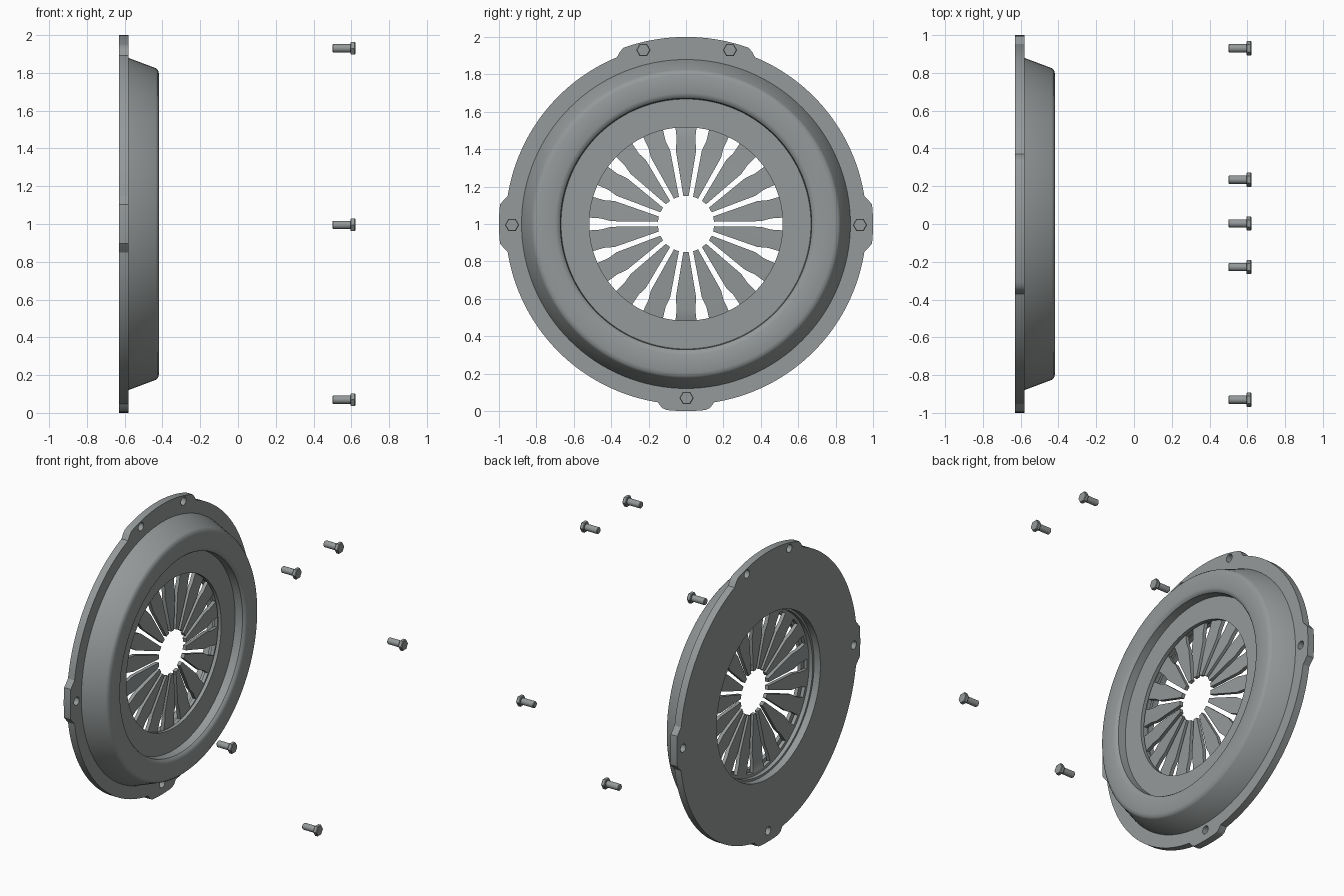
import bpy, bmesh, math
from mathutils import Matrix, Vector

if "Cube" in bpy.data.objects:
    bpy.data.objects.remove(bpy.data.objects["Cube"])

# Disc plane: local x -> world y, local y -> world z, local z -> world x
CENTER = Vector((0, 0, 1.0))
AXIS = Matrix(((0, 0, 1), (1, 0, 0), (0, 1, 0)))

steel = bpy.data.materials.new("grey_steel")
steel.diffuse_color = (0.30, 0.32, 0.32, 1)
steel.use_nodes = True
steel.node_tree.nodes["Principled BSDF"].inputs["Base Color"].default_value = steel.diffuse_color


def finish(name, bm, offset=CENTER, angle=32):
    """Turn a bmesh in disc coordinates into a shaded object."""
    bmesh.ops.remove_doubles(bm, verts=bm.verts, dist=1e-5)
    for v in bm.verts:
        v.co = AXIS @ v.co + offset
    bmesh.ops.recalc_face_normals(bm, faces=bm.faces)
    me = bpy.data.meshes.new(name)
    bm.to_mesh(me)
    bm.free()
    me.materials.append(steel)
    me.shade_smooth()
    me.set_sharp_from_angle(angle=math.radians(angle))
    ob = bpy.data.objects.new(name, me)
    bpy.context.collection.objects.link(ob)
    return ob


def polar(r, a):
    return (r * math.cos(a), r * math.sin(a))


def circle(r, n, c=(0, 0)):
    return [(c[0] + r * math.cos(2 * math.pi * i / n),
             c[1] + r * math.sin(2 * math.pi * i / n)) for i in range(n)]


def plate(loops, x0, x1):
    """Flat plate from nested outlines (inner ones become holes)."""
    cu = bpy.data.curves.new("outline", 'CURVE')
    cu.dimensions = '2D'
    cu.fill_mode = 'BOTH'
    cu.extrude = (x1 - x0) / 2
    for pts in loops:
        sp = cu.splines.new('POLY')
        sp.points.add(len(pts) - 1)
        for p, (u, v) in zip(sp.points, pts):
            p.co = (u, v, 0, 1)
        sp.use_cyclic_u = True
    ob = bpy.data.objects.new("outline", cu)
    bpy.context.collection.objects.link(ob)
    dg = bpy.context.evaluated_depsgraph_get()
    me = bpy.data.meshes.new_from_object(ob.evaluated_get(dg))
    bm = bmesh.new()
    bm.from_mesh(me)
    bpy.data.objects.remove(ob)
    bpy.data.curves.remove(cu)
    bpy.data.meshes.remove(me)
    for v in bm.verts:
        v.co.z += (x0 + x1) / 2
    return bm


def lathe(profile, n=128):
    """Revolve a closed (x, radius) profile around the disc axis."""
    bm = bmesh.new()
    rings = [[bm.verts.new((*polar(r, 2 * math.pi * i / n), x)) for i in range(n)]
             for x, r in profile]
    for a, b in zip(rings, rings[1:] + rings[:1]):
        for i in range(n):
            j = (i + 1) % n
            bm.faces.new((a[i], a[j], b[j], b[i]))
    return bm


# Bolt positions in the disc plane
bolts = [(-0.93, -0.005), (0.93, -0.005), (-0.228, 0.93), (0.235, 0.93), (0.003, -0.93)]

# Flange: ring with raised lugs around the bolt holes
lugs = [(0, 6, 9), (90, 20, 22.5), (180, 6, 9), (270, 7, 9)]


def flange_radius(deg):
    r = 0.965
    for mid, flat, end in lugs:
        d = abs((deg - mid + 180) % 360 - 180)
        r = max(r, 0.965 + 0.035 * min(1, max(0, (end - d) / (end - flat))))
    return r


outer = [polar(flange_radius(d / 2), math.radians(d / 2)) for d in range(0, 720, 3)]
holes = [circle(0.028, 20, (u, v + 0.004)) for u, v in bolts]
finish("flange", plate([outer, circle(0.565, 128)] + holes, -0.63, -0.58))

# Domed cover with a recessed front lip and stepped rear opening
finish("cover", lathe([
    (-0.582, 0.88), (-0.435, 0.825), (-0.424, 0.815), (-0.418, 0.795),
    (-0.418, 0.70), (-0.424, 0.682), (-0.436, 0.672), (-0.49, 0.668),
    (-0.49, 0.517), (-0.515, 0.517), (-0.515, 0.55), (-0.582, 0.55)]))

# Diaphragm spring: 18 fingers separated by keyhole slots, slightly coned
N = 18
pts = []
for k in range(N):
    a = 2 * math.pi * k / N
    # One slot around angle a, then the finger tip up to the next slot
    for r, w in [(0.15, -0.012), (0.40, -0.015), (0.455, -0.030), (0.53, -0.035),
                 (0.53, 0.035), (0.455, 0.030), (0.40, 0.015), (0.15, 0.012)]:
        pts.append(polar(math.hypot(r, w), a + math.atan2(w, r)))
    pts.append(polar(0.15, a + math.pi / N))
spring = plate([circle(0.555, 108), pts], -0.555, -0.53)
for v in spring.verts:
    v.co.z += 0.03 * (0.555 - math.hypot(v.co.x, v.co.y)) / 0.4
finish("diaphragm_spring", spring)

# Hex bolts floating in front of the flange holes
for i, (u, v) in enumerate(bolts):
    bm = bmesh.new()
    for r, n, x0, x1 in [(0.022, 24, 0.50, 0.60), (0.038, 6, 0.595, 0.622)]:
        bev = 0.004
        rings = [[bm.verts.new((*p, x)) for p in circle(rr, n)]
                 for rr, x in [(r - bev, x0), (r, x0 + bev), (r, x1 - bev), (r - bev, x1)]]
        for a, b in zip(rings, rings[1:]):
            for j in range(n):
                m = (j + 1) % n
                bm.faces.new((a[j], a[m], b[m], b[j]))
        bm.faces.new(rings[0])
        bm.faces.new(rings[-1])
    finish(f"bolt_{i + 1}", bm, CENTER + Vector((0, u, v)))
